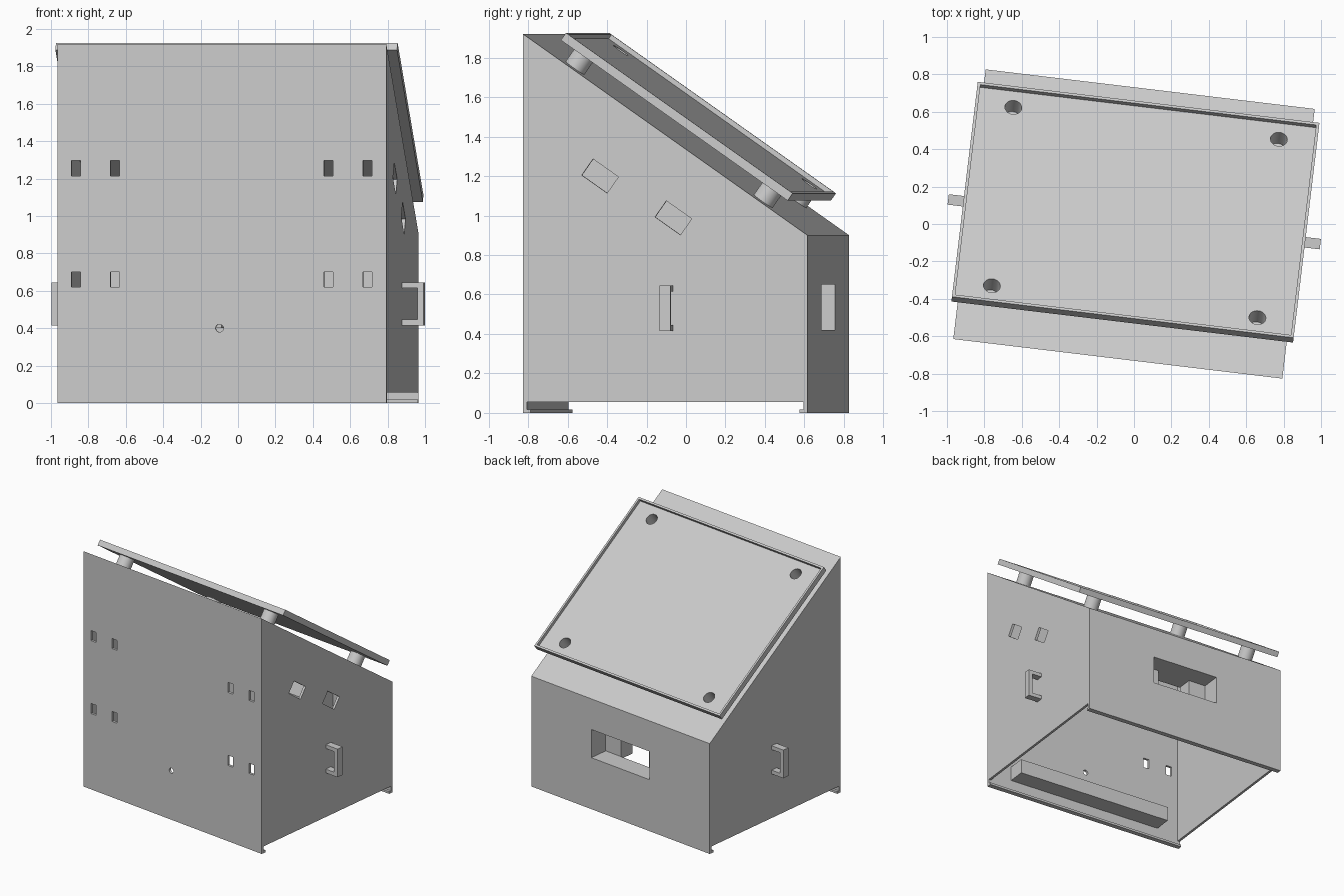
import bpy
import bmesh
import math
from mathutils import Matrix

cube = bpy.data.objects.get("Cube")
if cube:
    bpy.data.objects.remove(cube, do_unlink=True)

# Single plain grey plastic
grey = bpy.data.materials.new("light_grey_plastic")
grey.use_nodes = True
grey.diffuse_color = (0.6, 0.6, 0.6, 1)
grey.node_tree.nodes["Principled BSDF"].inputs["Base Color"].default_value = (0.6, 0.6, 0.6, 1)

# Main dimensions: half width, half depth, wall, heights
W, D, T = 0.886, 0.726, 0.02
FRONT_H, BACK_H = 1.92, 0.9
SLOPE = math.atan2(FRONT_H - BACK_H, 2 * D)
TURN = Matrix.Rotation(math.radians(-6.85), 4, "Z")
# Frame lying on the middle of the sloped top
TOP = Matrix.Translation((0, 0, (FRONT_H + BACK_H) / 2)) @ Matrix.Rotation(-SLOPE, 4, "X")


def make(name, bm, frame=None):
    bmesh.ops.recalc_face_normals(bm, faces=bm.faces)
    mesh = bpy.data.meshes.new(name)
    bm.to_mesh(mesh)
    bm.free()
    if frame:
        mesh.transform(frame)
    mesh.materials.append(grey)
    obj = bpy.data.objects.new(name, mesh)
    bpy.context.scene.collection.objects.link(obj)
    return obj


def box(name, x0, x1, y0, y1, z0, z1, frame=None):
    bm = bmesh.new()
    bmesh.ops.create_cube(bm, size=1)
    place = Matrix.Translation(((x0 + x1) / 2, (y0 + y1) / 2, (z0 + z1) / 2))
    bm.transform(place @ Matrix.Diagonal((x1 - x0, y1 - y0, z1 - z0, 1)))
    return make(name, bm, frame)


def cylinder(name, radius, z0, z1, frame):
    bm = bmesh.new()
    bmesh.ops.create_cone(bm, cap_ends=True, segments=40, radius1=radius,
                          radius2=radius, depth=z1 - z0)
    bm.transform(Matrix.Translation((0, 0, (z0 + z1) / 2)))
    return make(name, bm, frame)


def prism(name, half_x, profile):
    bm = bmesh.new()
    face = bm.faces.new([bm.verts.new((-half_x, y, z)) for y, z in profile])
    ext = bmesh.ops.extrude_face_region(bm, geom=[face])
    moved = [v for v in ext["geom"] if isinstance(v, bmesh.types.BMVert)]
    bmesh.ops.translate(bm, verts=moved, vec=(2 * half_x, 0, 0))
    return make(name, bm)


def cut(obj, cutters):
    for c in cutters:
        mod = obj.modifiers.new("cut", "BOOLEAN")
        mod.operation, mod.solver, mod.object = "DIFFERENCE", "EXACT", c
    graph = bpy.context.evaluated_depsgraph_get()
    mesh = bpy.data.meshes.new_from_object(obj.evaluated_get(graph))
    obj.modifiers.clear()
    obj.data = mesh
    mesh.materials.clear()
    mesh.materials.append(grey)
    for c in cutters:
        bpy.data.objects.remove(c, do_unlink=True)


def roof(y, drop=0):
    return (FRONT_H + BACK_H) / 2 - math.tan(SLOPE) * y - drop


parts = []

# Hollow wedge-shaped housing
housing = prism("housing", W, [(-D, 0), (D, 0), (D, BACK_H), (-D, FRONT_H)])
inner, drop = D - T, T / math.cos(SLOPE)
cutters = [
    prism("cavity", W - T, [(-inner, 0.018), (inner, 0.018),
                            (inner, roof(inner, drop)), (-inner, roof(-inner, drop))]),
    # Slide-in floor channel, leaving a lip below the front and back walls
    box("floor_channel", -1.2, 1.2, -inner, inner, 0.018, 0.055),
    box("floor_gap", -1.2, 1.2, -inner + T, inner - T, -0.1, 0.03),
    # Window in the back wall
    box("back_window", -0.29, 0.29, D - 0.1, D + 0.1, 0.42, 0.65),
    # Small cable hole in the front wall
    cylinder("cable_hole", 0.021, -0.1, 0.1,
             Matrix.Translation((-0.012, -D, 0.4)) @ Matrix.Rotation(math.pi / 2, 4, "X")),
]
# Two rows of mounting slots in the front wall
for x in (-0.785, -0.575, 0.575, 0.785):
    for z in (0.66, 1.255):
        cutters.append(box("front_slot", x - 0.025, x + 0.025, -D - 0.1, -D + 0.1,
                           z - 0.041, z + 0.041))
# Two tilted slots in one side wall
for y, z in ((-0.332, 1.2), (0.042, 0.988)):
    frame = Matrix.Translation((W, y, z)) @ Matrix.Rotation(-SLOPE, 4, "X")
    cutters.append(box("side_slot", -0.1, 0.1, -0.079, 0.079, -0.05, 0.05, frame))
cut(housing, cutters)
parts.append(housing)

# Socket recess behind the back window
parts.append(box("socket_ceiling", -0.31, 0.31, D - 0.29, D - T, 0.65, 0.67))
parts.append(box("socket_floor", -0.31, 0.31, D - 0.16, D - T, 0.40, 0.42))
for side, s in (("left", 1), ("right", -1)):
    a, b = sorted((s * 0.29, s * 0.31))
    parts.append(box(side + "_socket_wall", a, b, D - 0.16, D - T, 0.40, 0.67))
    a, b = sorted((s * 0.14, s * 0.31))
    parts.append(box(side + "_socket_block", a, b, D - 0.29, D - 0.16, 0.40, 0.65))

# Inner ledge along the front wall
parts.append(box("inner_ledge", -0.68, 0.68, -inner, -inner + 0.145, 0.11, 0.23))

# Side handles
for side, s in (("left", 1), ("right", -1)):
    a, b = sorted((s * W, s * 1.002))
    handle = box(side + "_handle", a, b, -0.016, 0.04, 0.415, 0.645)
    a, b = sorted((s * (W - 0.1), s * 0.968))
    cut(handle, [box("grip_gap", a, b, -0.2, 0.2, 0.446, 0.614)])
    parts.append(handle)

# Rimmed tray raised above the sloped top
LOW, HIGH, FLOOR = 0.088, 0.133, 0.108
TX, TY, RIM = 0.92, 0.707, 0.016
tray = box("tray", -TX, TX, -TY, TY, LOW, HIGH, TOP)
cutters = [box("tray_hollow", -TX + RIM, TX - RIM, -TY + RIM, TY - RIM, FLOOR, 0.3, TOP)]
for i, x in enumerate((-0.715, 0.715)):
    for j, y in enumerate((-0.587, 0.587)):
        frame = TOP @ Matrix.Translation((x, y, 0))
        cutters.append(cylinder("tray_hole", 0.045, 0.05, 0.2, frame))
        # Hollow standoff under each tray hole
        post = cylinder(("right", "left")[i] + ("_front", "_back")[j] + "_standoff",
                        0.058, 0, LOW, frame)
        cut(post, [cylinder("post_bore", 0.045, 0.004, 0.2, frame)])
        parts.append(post)
cut(tray, cutters)
parts.append(tray)

# Turn the whole assembly and shade it
for obj in parts:
    obj.data.transform(TURN)
    bpy.ops.object.select_all(action="DESELECT")
    obj.select_set(True)
    bpy.context.view_layer.objects.active = obj
    bpy.ops.object.shade_smooth_by_angle(angle=math.radians(30))
